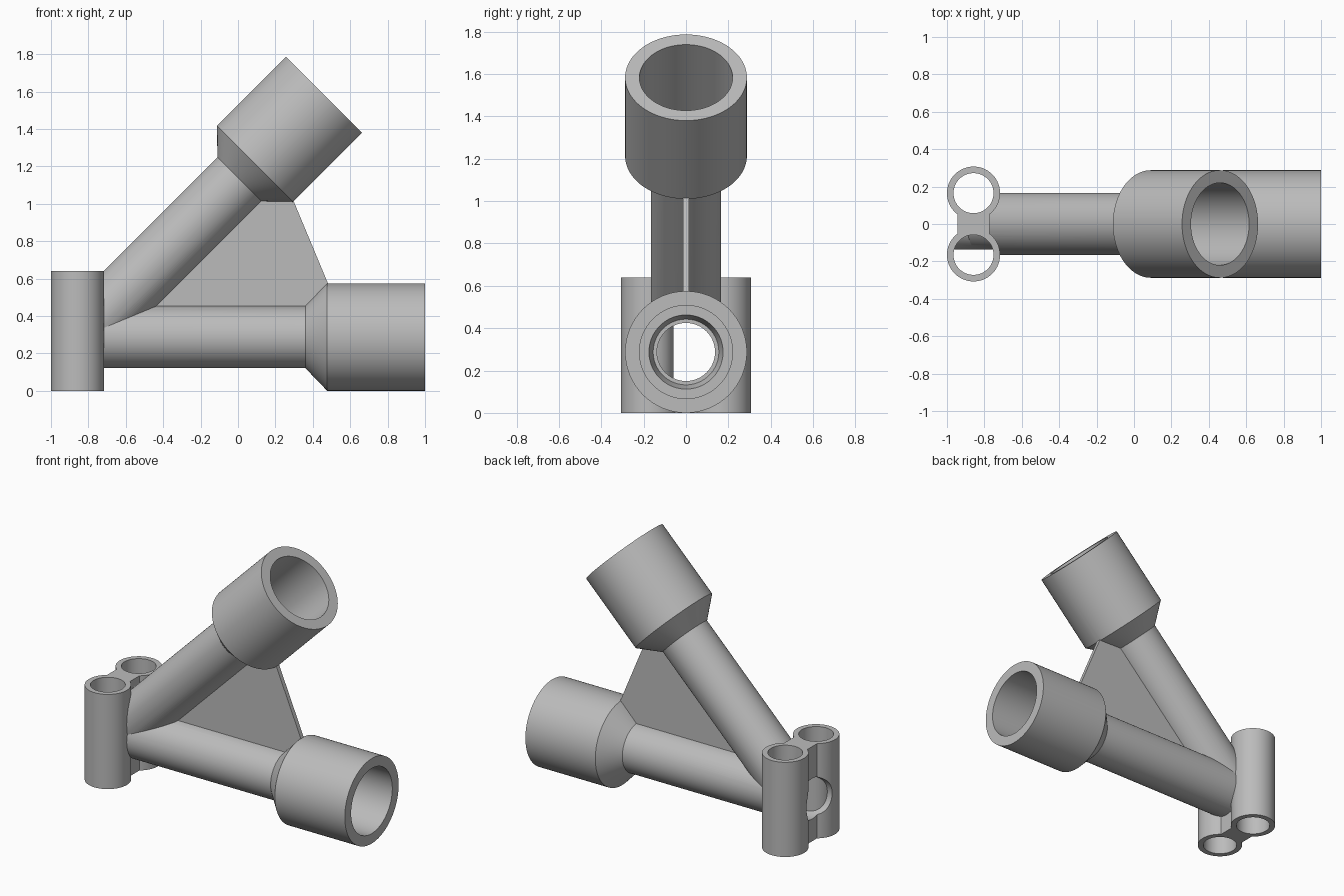
import bpy, bmesh, math
from mathutils import Matrix, Vector

if "Cube" in bpy.data.objects:
    bpy.data.objects.remove(bpy.data.objects["Cube"])

SEG = 96
grey = bpy.data.materials.new("plain grey")
grey.diffuse_color = (0.5, 0.5, 0.5, 1)
grey.use_nodes = True
grey.node_tree.nodes["Principled BSDF"].inputs["Base Color"].default_value = grey.diffuse_color


def add_object(name, bm):
    bmesh.ops.recalc_face_normals(bm, faces=bm.faces[:])
    mesh = bpy.data.meshes.new(name)
    bm.to_mesh(mesh)
    bm.free()
    mesh.materials.append(grey)
    ob = bpy.data.objects.new(name, mesh)
    bpy.context.collection.objects.link(ob)
    return ob


def lathe(name, profile, origin, direction):
    """Capped solid of revolution; profile is (distance along axis, radius)."""
    bm = bmesh.new()
    rings = []
    for d, r in profile:
        rings.append([bm.verts.new((r * math.cos(2 * math.pi * i / SEG),
                                    r * math.sin(2 * math.pi * i / SEG), d))
                      for i in range(SEG)])
    for a, b in zip(rings, rings[1:]):
        for i in range(SEG):
            j = (i + 1) % SEG
            bm.faces.new((a[i], a[j], b[j], b[i]))
    bm.faces.new(rings[0])
    bm.faces.new(rings[-1])
    rot = Vector(direction).to_track_quat('Z', 'Y').to_matrix().to_4x4()
    bm.transform(Matrix.Translation(origin) @ rot)
    return add_object(name, bm)


def prism(name, points, half):
    """Outline in x, z extruded evenly along y."""
    bm = bmesh.new()
    face = bm.faces.new([bm.verts.new((x, -half, z)) for x, z in points])
    ext = bmesh.ops.extrude_face_region(bm, geom=[face])
    verts = [v for v in ext["geom"] if isinstance(v, bmesh.types.BMVert)]
    bmesh.ops.translate(bm, verts=verts, vec=(0, 2 * half, 0))
    return add_object(name, bm)


def combine(target, tool, operation):
    mod = target.modifiers.new("bool", 'BOOLEAN')
    mod.operation = operation
    mod.solver = 'EXACT'
    mod.object = tool
    bpy.context.view_layer.objects.active = target
    bpy.ops.object.modifier_apply(modifier=mod.name)
    bpy.data.objects.remove(tool, do_unlink=True)


# Both arms start where their axes meet, inside the posts
HUB = (-0.836, 0, 0.2875)
ARMS = [((1, 0, 0), 1.836, 0.0), ((1, 0, 1), 1.833, 0.1)]  # direction, length, solid start


def arm_solid(direction, end, start):
    return lathe("arm", [(start, 0.166), (end - 0.64, 0.166),
                         (end - 0.523, 0.2875), (end, 0.2875)], HUB, direction)


def arm_bore(direction, end, start):
    return lathe("arm_bore", [(start, 0.137), (end - 0.6, 0.137), (end - 0.6, 0.155),
                              (end - 0.523, 0.175), (end - 0.523, 0.22),
                              (end + 0.05, 0.22)], HUB, direction)


# Outer solids: arms, posts, bridge between the posts, gusset plate
body = arm_solid(*ARMS[0])
body.name = "pipe_joint"
combine(body, arm_solid(*ARMS[1]), 'UNION')
post_holes = []
for y in (-0.165, 0.165):
    combine(body, lathe("post", [(0, 0.142), (0.64, 0.142)], (-0.858, y, 0), (0, 0, 1)), 'UNION')
bridge = [(-0.943, 0), (-0.773, 0), (-0.773, 0.64), (-0.943, 0.64)]
combine(body, prism("bridge", bridge, 0.08), 'UNION')
gusset = [(-0.46, 0.443), (0.355, 0.443), (0.485, 0.565), (0.295, 1.02), (0.115, 1.02)]
combine(body, prism("gusset", gusset, 0.015), 'UNION')

# Bores: the level one runs right through between the posts
combine(body, arm_bore(ARMS[0][0], ARMS[0][1], -0.3), 'DIFFERENCE')
combine(body, arm_bore(ARMS[1][0], ARMS[1][1], 0.0), 'DIFFERENCE')
for y in (-0.165, 0.165):
    combine(body, lathe("post_hole", [(-0.1, 0.107), (0.75, 0.107)],
                        (-0.858, y, 0), (0, 0, 1)), 'DIFFERENCE')

# Smooth round walls with crisp edges
bpy.ops.object.select_all(action='DESELECT')
body.select_set(True)
bpy.context.view_layer.objects.active = body
bpy.ops.object.shade_smooth_by_angle(angle=math.radians(25))
